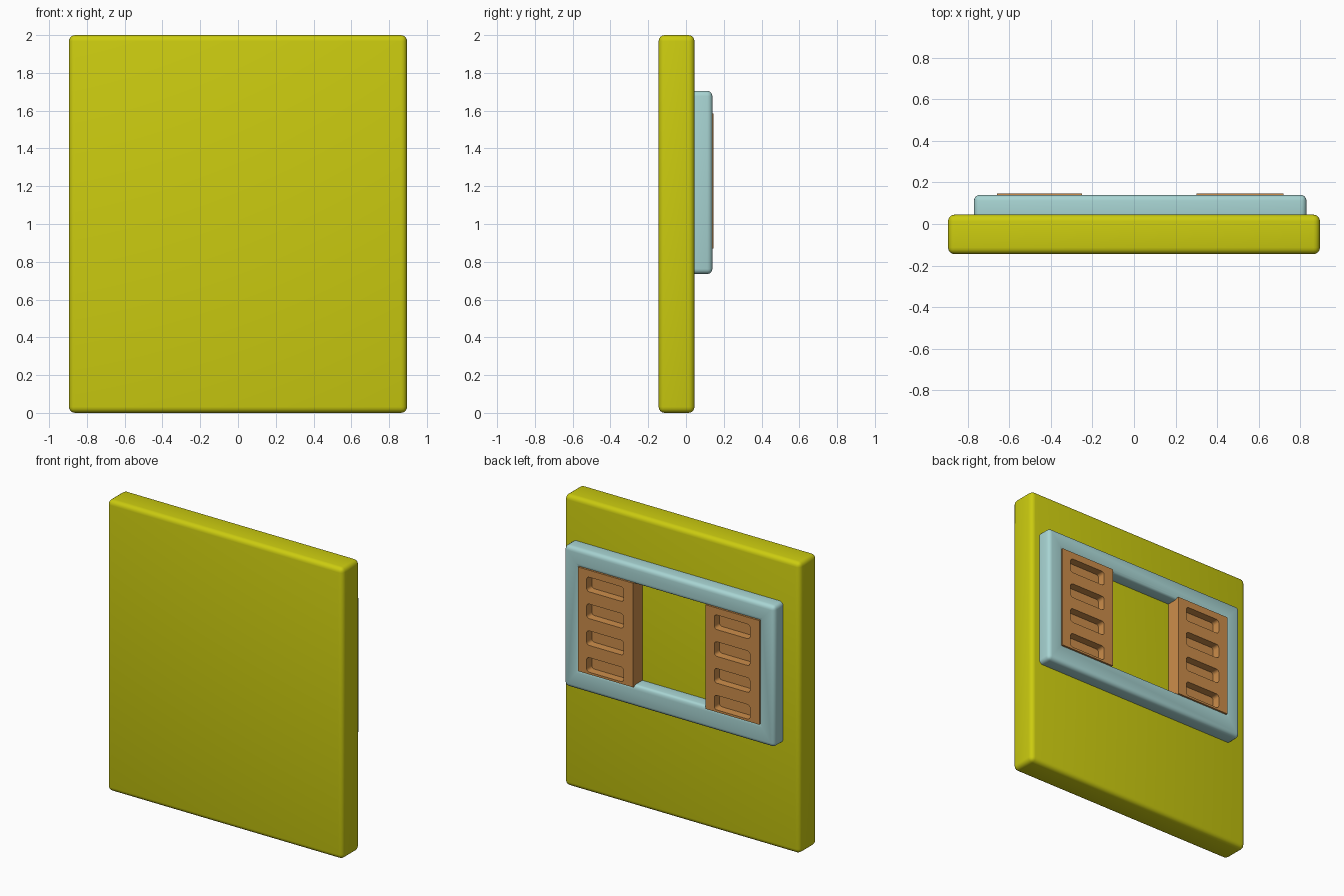
import bpy, bmesh
from mathutils import Vector

cube = bpy.data.objects.get("Cube")
if cube:
    bpy.data.objects.remove(cube, do_unlink=True)


def material(name, rgb):
    m = bpy.data.materials.new(name)
    m.use_nodes = True
    m.diffuse_color = (*rgb, 1)
    m.node_tree.nodes["Principled BSDF"].inputs["Base Color"].default_value = (*rgb, 1)
    return m


yellow = material("yellow", (0.60, 0.60, 0.005))
pale_blue = material("pale_blue", (0.39, 0.66, 0.65))
orange = material("orange", (0.61, 0.27, 0.07))


def box(name, x, y, z, mat, corner=0):
    """Box from (low, high) ranges; corner rounds the edges running along y."""
    lo, hi = (Vector(v) for v in zip(x, y, z))
    bm = bmesh.new()
    bmesh.ops.create_cube(bm, size=1)
    for v in bm.verts:
        v.co = (lo + hi) / 2 + v.co * (hi - lo)
    if corner:
        edges = [e for e in bm.edges
                 if abs(e.verts[0].co.y - e.verts[1].co.y) > 0.001]
        bmesh.ops.bevel(bm, geom=edges, offset=corner, segments=4,
                        profile=0.5, affect='EDGES')
    mesh = bpy.data.meshes.new(name)
    bm.to_mesh(mesh)
    bm.free()
    mesh.materials.append(mat)
    obj = bpy.data.objects.new(name, mesh)
    bpy.context.collection.objects.link(obj)
    return obj


def activate(obj):
    bpy.ops.object.select_all(action='DESELECT')
    obj.select_set(True)
    bpy.context.view_layer.objects.active = obj


def cut(obj, cutter):
    mod = obj.modifiers.new("cut", 'BOOLEAN')
    mod.operation = 'DIFFERENCE'
    mod.solver = 'EXACT'
    mod.object = cutter
    activate(obj)
    bpy.ops.object.modifier_apply(modifier=mod.name)
    bpy.data.objects.remove(cutter, do_unlink=True)


def round_edges(obj, width, segments):
    mod = obj.modifiers.new("round", 'BEVEL')
    mod.width = width
    mod.segments = segments
    mod.limit_method = 'ANGLE'
    activate(obj)
    bpy.ops.object.modifier_apply(modifier=mod.name)
    bpy.ops.object.shade_smooth_by_angle()


# Main slab
panel = box("panel", (-0.895, 0.895), (-0.145, 0.045), (0, 2), yellow)
round_edges(panel, 0.032, 4)

# Raised frame on the back, with a rectangular opening
frame = box("frame", (-0.77, 0.83), (0, 0.14), (0.735, 1.705), pale_blue)
cut(frame, box("opening", (-0.65, 0.71), (-0.1, 0.3), (0.88, 1.575), pale_blue))
round_edges(frame, 0.028, 4)

# Slotted shutters filling both ends of the opening
for name, x0, x1 in (("right_shutter", -0.66, -0.25), ("left_shutter", 0.30, 0.72)):
    shutter = box(name, (x0, x1), (0.03, 0.146), (0.87, 1.585), orange)
    for i in range(4):
        top = 1.537 - 0.184 * i
        cut(shutter, box("slot", (x0 + 0.072, x1 - 0.067), (0.09, 0.3),
                         (top - 0.1, top), orange, corner=0.02))
    activate(shutter)
    bpy.ops.object.shade_smooth_by_angle()
